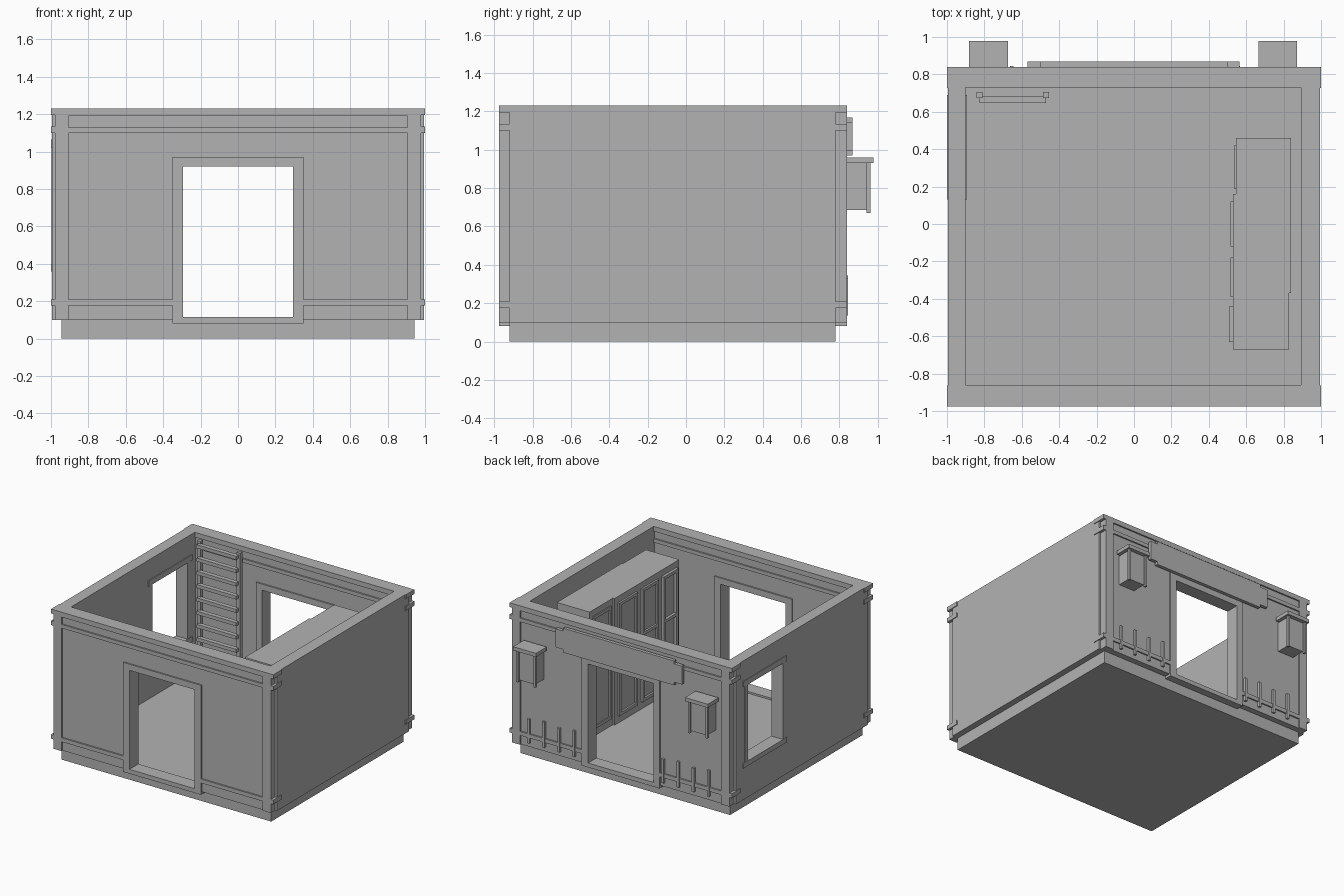
import bpy, bmesh

grey = bpy.data.materials.new("stone_grey")
grey.diffuse_color = (0.45, 0.45, 0.45, 1)


def finish(name, bm):
    bmesh.ops.recalc_face_normals(bm, faces=bm.faces)
    mesh = bpy.data.meshes.new(name)
    bm.to_mesh(mesh)
    bm.free()
    mesh.materials.append(grey)
    obj = bpy.data.objects.new(name, mesh)
    bpy.context.collection.objects.link(obj)
    return obj


def boxes(name, parts):
    """One object made of boxes given as (x0, x1, y0, y1, z0, z1)."""
    bm = bmesh.new()
    for x0, x1, y0, y1, z0, z1 in parts:
        cube = bmesh.ops.create_cube(bm, size=1)
        for v in cube["verts"]:
            v.co.x = x0 if v.co.x < 0 else x1
            v.co.y = y0 if v.co.y < 0 else y1
            v.co.z = z0 if v.co.z < 0 else z1
    return finish(name, bm)


# Foundation and floor
boxes("foundation", [(-0.943, 0.943, -0.92, 0.78, 0, 0.1)])

# Front and back walls: recessed panels, rails and door surround
TOP = 1.23
for name, y0, y1 in (("front", -0.975, -0.86), ("back", 0.73, 0.84)):
    a, b = y0 + 0.012, y1 - 0.012
    boxes(name + "_wall_panels", [
        (-0.905, -0.35, a, b, 0.1, 1.19),
        (0.35, 0.905, a, b, 0.1, 1.19),
        (-0.35, 0.35, a, b, 0.97, 1.19)])
    boxes(name + "_wall_rails", [
        (-0.905, 0.905, y0, y1, 1.19, TOP),
        (-0.905, 0.905, y0, y1, 1.10, 1.13),
        (-0.905, -0.35, y0, y1, 0.176, 0.208),
        (0.35, 0.905, y0, y1, 0.176, 0.208)])
    boxes(name + "_door_frame", [
        (-0.35, -0.295, y0, y1, 0.08, 0.97),
        (0.293, 0.35, y0, y1, 0.08, 0.97),
        (-0.295, 0.293, y0, y1, 0.92, 0.97),
        (-0.295, 0.293, y0, y1, 0.08, 0.115)])

# Corner posts and the metal-like straps around them
posts, straps = [], []
for x0, x1, s0, s1 in ((-0.978, -0.905, -1, -0.97), (0.905, 0.978, 0.97, 1)):
    for y0, y1, t0, t1 in ((-0.975, -0.92, -0.975, -0.863),
                           (0.78, 0.84, 0.728, 0.84)):
        posts.append((x0, x1, y0, y1, 0.1, TOP))
        for z0, z1 in ((0.176, 0.21), (1.10, 1.135), (1.195, TOP)):
            straps.append((s0, s1, t0, t1, z0, z1))
boxes("corner_posts", posts)
boxes("corner_straps", straps)

# Side walls, the left one with a window opening
boxes("right_wall", [(0.893, 0.994, -0.92, 0.78, 0.1, TOP)])
L0, L1 = -0.994, -0.9
boxes("left_wall", [
    (L0, L1, -0.92, 0.17, 0.1, TOP),
    (L0, L1, 0.63, 0.78, 0.1, TOP),
    (L0, L1, 0.17, 0.63, 0.1, 0.38),
    (L0, L1, 0.17, 0.63, 1.04, TOP)])
boxes("window_frame", [
    (-1, -0.893, 0.13, 0.69, 1.02, 1.065),
    (-1, -0.893, 0.13, 0.69, 0.36, 0.40),
    (-0.998, -0.896, 0.145, 0.18, 0.40, 1.02),
    (-0.998, -0.896, 0.63, 0.67, 0.40, 1.02)])

# Signboard with stepped corners
boxes("signboard", [
    (-0.50, 0.50, 0.84, 0.868, 0.97, 1.168),
    (-0.57, -0.50, 0.84, 0.868, 0.995, 1.145),
    (0.50, 0.565, 0.84, 0.868, 0.995, 1.145)])

# Wall lanterns: cap, body and two slim front posts
for name, cx in (("left", -0.778), ("right", 0.768)):
    boxes(name + "_lantern", [
        (cx - 0.103, cx + 0.103, 0.84, 0.978, 0.93, 0.96),
        (cx - 0.072, cx + 0.072, 0.83, 0.945, 0.685, 0.93),
        (cx - 0.088, cx - 0.070, 0.942, 0.962, 0.67, 0.93),
        (cx + 0.070, cx + 0.088, 0.942, 0.962, 0.67, 0.93)])

# Short upright stakes along the foot of the back wall
stakes = []
for start in (-0.79, 0.42):
    for i in range(4):
        x = start + i * 0.136
        stakes.append((x - 0.01, x + 0.01, 0.82, 0.846, 0.135, 0.345 - 0.015 * (i % 2)))
boxes("wall_stakes", stakes)

# Tall cupboard along the right wall, with framed doors
boxes("cupboard", [
    (0.545, 0.84, 0.16, 0.46, 0.1, 1.13),
    (0.53, 0.84, -0.37, 0.16, 0.1, 1.13),
    (0.53, 0.83, -0.67, -0.37, 0.1, 1.13)])
doors = []
for x, back, y0, y1 in ((0.535, 0.545, 0.19, 0.42), (0.515, 0.53, -0.12, 0.12),
                        (0.515, 0.53, -0.39, -0.18), (0.508, 0.53, -0.63, -0.44)):
    w = 0.025
    doors += [(x, back, y0, y0 + w, 0.16, 1.08),
              (x, back, y1 - w, y1, 0.16, 1.08)]
    for z in (0.16, 0.70, 1.055):
        doors.append((x, back, y0 + w, y1 - w, z, z + w))
boxes("cupboard_doors", doors)

# Ladder against the back wall
ladder = [(x - 0.016, x + 0.016, 0.675, 0.706, 0.1, 1.2) for x in (-0.826, -0.47)]
for i in range(10):
    z = 0.18 + i * 0.108
    ladder.append((-0.826, -0.47, 0.648, 0.685, z, z + 0.028))
boxes("ladder", ladder)
